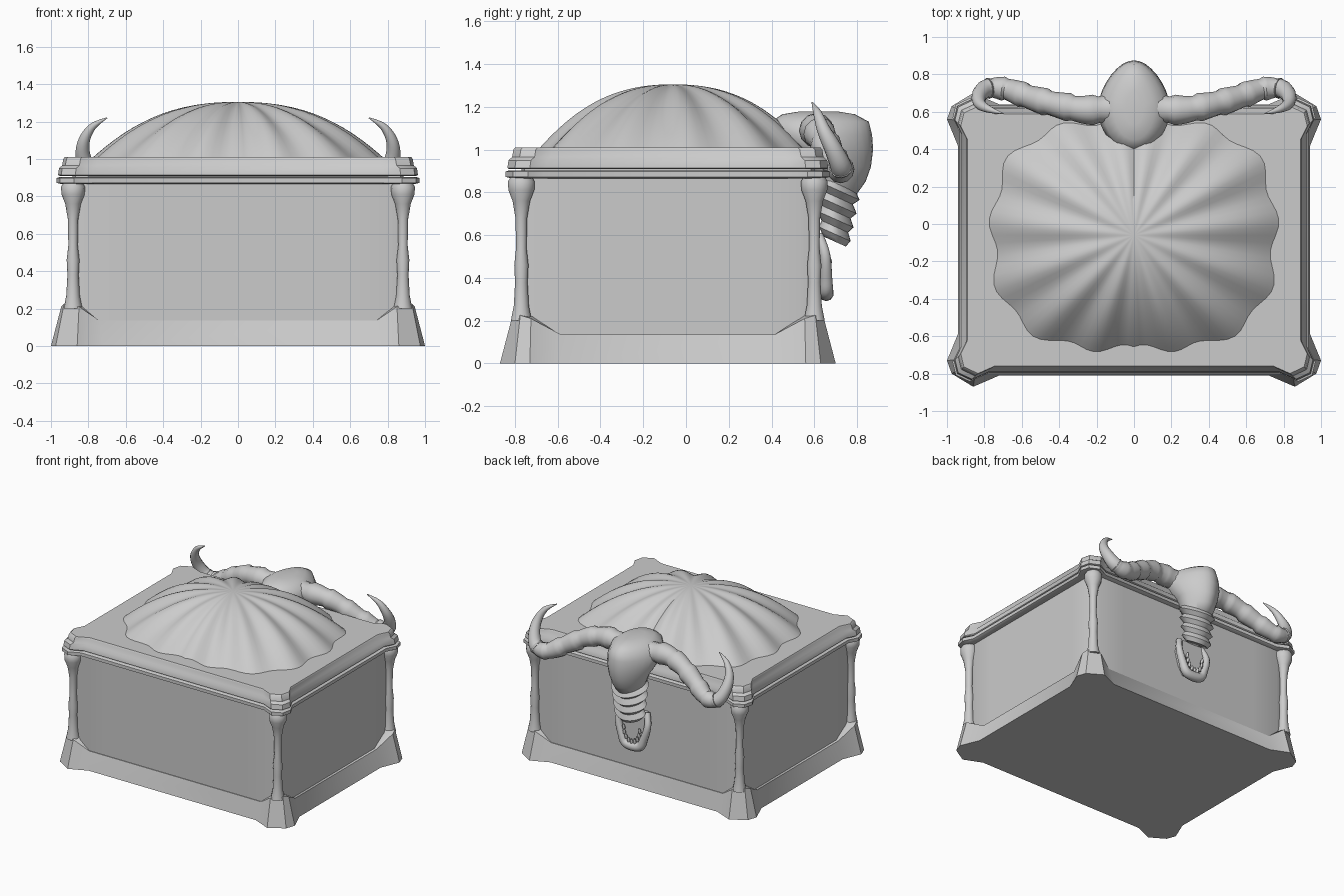
import bpy, bmesh, math
from mathutils import Vector

cube = bpy.data.objects.get("Cube")
if cube:
    bpy.data.objects.remove(cube, do_unlink=True)

GREY = (0.6, 0.6, 0.6, 1)
stone = bpy.data.materials.new("stone grey")
stone.use_nodes = True
stone.diffuse_color = GREY
stone.node_tree.nodes["Principled BSDF"].inputs["Base Color"].default_value = GREY
YC = -0.085  # middle of the chest in depth


def finish(name, bm, angle=35):
    bmesh.ops.recalc_face_normals(bm, faces=bm.faces)
    mesh = bpy.data.meshes.new(name)
    bm.to_mesh(mesh)
    bm.free()
    mesh.materials.append(stone)
    obj = bpy.data.objects.new(name, mesh)
    bpy.context.collection.objects.link(obj)
    bpy.ops.object.select_all(action='DESELECT')
    obj.select_set(True)
    bpy.context.view_layer.objects.active = obj
    bpy.ops.object.shade_smooth_by_angle(angle=math.radians(angle))
    return obj


def loft(name, rings, angle=35, closed=False):
    """Skin a stack of equal rings; cap the ends or join them into a loop."""
    bm = bmesh.new()
    rows = [[bm.verts.new(p) for p in ring] for ring in rings]
    n = len(rows[0])
    pairs = list(zip(rows, rows[1:]))
    if closed:
        pairs.append((rows[-1], rows[0]))
    for a, b in pairs:
        for i in range(n):
            j = (i + 1) % n
            bm.faces.new((a[i], a[j], b[j], b[i]))
    if not closed:
        bm.faces.new(rows[0])
        bm.faces.new(rows[-1])
    return finish(name, bm, angle)


def four_way(quarter):
    """Mirror a quarter outline of (x, depth, z) into a full ring."""
    ring = []
    for sx, sy in ((1, 1), (-1, 1), (-1, -1), (1, -1)):
        part = [(sx * x, YC + sy * y, z) for x, y, z in quarter]
        ring += part if sx == sy else part[::-1]
    return ring


def ellipse(x, y, z, rx, ry, n=24, tip=0.0, slope=0.0):
    ring = []
    for i in range(n):
        c, s = math.cos(math.tau * i / n), math.sin(math.tau * i / n)
        ring.append((x + rx * c * (1 - tip * max(s, 0)), y + ry * s, z - slope * ry * s))
    return ring


def resample(points, steps, closed=False):
    """Catmull-Rom path through points of (x, y, z, radius)."""
    n = len(points)
    out = []
    for i in range(n if closed else n - 1):
        ids = [(i + k) % n if closed else min(max(i + k, 0), n - 1) for k in (-1, 0, 1, 2)]
        a, b, c, d = (Vector(points[k]) for k in ids)
        for s in range(steps):
            t = s / steps
            out.append(b + (c - a) * t / 2 + (a * 2 - b * 5 + c * 4 - d) * t**2 / 2
                       + (b * 3 - a - c * 3 + d) * t**3 / 2)
    return out if closed else out + [Vector(points[-1])]


def tube(name, path, sides=12, closed=False, ridge=0.0, every=4):
    rings, n = [], len(path)
    for i, p in enumerate(path):
        nxt = path[(i + 1) % n if closed else min(i + 1, n - 1)]
        prv = path[i - 1 if closed else max(i - 1, 0)]
        along = (nxt - prv).to_3d().normalized()
        u = along.cross(Vector((0, 1, 0))).normalized()
        v = along.cross(u)
        r = p.w * (1 + ridge * (0.5 - (i % every) / every))
        rings.append([p.to_3d() + (u * math.cos(a) + v * math.sin(a)) * r
                      for a in (math.tau * k / sides for k in range(sides))])
    return loft(name, rings, 40, closed)


# Flared plinth with raised corner feet
foot = [(0.94, 0.50), (1.0, 0.645), (0.975, 0.715), (0.86, 0.785), (0.72, 0.725)]
shoulder = [(0.905, 0.50, 0.135), (0.945, 0.64, 0.21), (0.93, 0.69, 0.225),
            (0.85, 0.73, 0.21), (0.74, 0.69, 0.135)]
inner = [(0.87, 0.50, 0.135), (0.87, 0.63, 0.22), (0.88, 0.66, 0.235),
         (0.84, 0.67, 0.22), (0.74, 0.67, 0.135)]
loft("plinth", [four_way([(x, y, 0) for x, y in foot]), four_way(shoulder), four_way(inner)])

# Box walls
wall = [(0.885, 0.45), (0.885, 0.62), (0.87, 0.67), (0.82, 0.685), (0.6, 0.685)]
loft("box_body", [four_way([(x, y, z) for x, y in wall]) for z in (0.1, 0.96)], 20)

# Rim and lid share one outline with rounded corner knobs
brim = [(0.925, 0.57), (0.962, 0.645), (0.945, 0.715), (0.87, 0.75), (0.78, 0.71)]


def slab(name, levels):
    loft(name, [four_way([(x - d, y - d, z) for x, y in brim]) for d, z in levels])


slab("lower_rim", [(0.02, 0.865), (-0.008, 0.872), (-0.008, 0.897), (0.005, 0.902)])
slab("lid", [(0.01, 0.908), (0, 0.914), (0.005, 0.95), (0.022, 0.965), (0.028, 1.0), (0.036, 1.01)])

# Bone-like corner posts
post = [(0.2, 0.05), (0.27, 0.036), (0.38, 0.03), (0.46, 0.034), (0.54, 0.025),
        (0.68, 0.028), (0.76, 0.042), (0.81, 0.062), (0.85, 0.064), (0.875, 0.05)]
for side, sx in (("left", 1), ("right", -1)):
    for end, sy in (("back", 1), ("front", -1)):
        loft(f"{end}_{side}_post",
             [ellipse(sx * 0.882, YC + sy * 0.685, z, r, r, 14) for z, r in post], 60)

# Folded mound on the lid
bm = bmesh.new()
STEPS, TURNS = 22, 112
rows = []
for k in range(1, STEPS + 1):
    t = k / STEPS
    row = []
    for i in range(TURNS):
        a = math.tau * i / TURNS
        sx, cy = math.sin(a), math.cos(a)
        phi = math.degrees(abs(math.atan2(sx, cy)))
        fold = math.cos(math.radians(14 * (phi - 33)))
        fold += 0.4 * math.sin(math.radians(phi * 5)) * t
        reach = (abs(sx / 0.75) ** 3.2 + abs(cy / 0.605) ** 3.2) ** (-1 / 3.2)
        reach *= 1 + 0.03 * fold * t
        lift = 0.3 * (1 - t ** 2.15) + 0.022 * fold * math.sin(math.pi * t) * t
        row.append(bm.verts.new((sx * reach * t, -0.06 + cy * reach * t, 1.005 + lift)))
    rows.append(row)
top = bm.verts.new((0, -0.06, 1.305))
for i in range(TURNS):
    j = (i + 1) % TURNS
    bm.faces.new((top, rows[0][i], rows[0][j]))
    for a, b in zip(rows, rows[1:]):
        bm.faces.new((a[i], b[i], b[j], a[j]))
bm.faces.new(rows[-1])
finish("folded_mound", bm, 50)

# Skull: domed cranium narrowing down to the muzzle
cranium = [(1.178, 0.62, 0.05, 0.09), (1.165, 0.62, 0.11, 0.17), (1.13, 0.625, 0.165, 0.23),
           (1.07, 0.63, 0.195, 0.24), (1.0, 0.67, 0.185, 0.205), (0.92, 0.71, 0.15, 0.155),
           (0.85, 0.71, 0.125, 0.13), (0.78, 0.70, 0.10, 0.09)]
loft("skull_cranium", [ellipse(0, y, z, rx, ry, 28, 0.25) for z, y, rx, ry in cranium], 60)

# Wrinkled muzzle of stacked ridges
rings = []
for i in range(17):
    t = i / 16
    swell = 1 + 0.13 * math.cos(math.tau * (t * 4 + 0.5))
    rings.append(ellipse(0, 0.70 - 0.005 * t, 0.85 - 0.28 * t, (0.135 - 0.025 * t) * swell,
                         (0.105 - 0.045 * t) * swell, 24, 0.2, 0.45))
loft("skull_muzzle", rings, 45)

# Lower jaw: a U-shaped lip, a back plate and teeth
half = [(0.10, 0.62, 0.60, 0.022), (0.125, 0.65, 0.51, 0.025),
        (0.095, 0.655, 0.40, 0.03), (0.055, 0.655, 0.335, 0.035)]
jaw = half + [(-x, y, z, r) for x, y, z, r in half[::-1]]
tube("jaw_lip", resample(jaw, 6), 10)
plate = [(x, z) for x, y, z, r in jaw]
loft("jaw_plate", [[(x, y, z) for x, z in plate] for y in (0.60, 0.64)])
for i in range(9):
    a = math.pi * i / 8
    x, z = 0.068 * math.cos(a), 0.47 - 0.1 * math.sin(a)
    loft(f"tooth_{i + 1}", [ellipse(x, 0.665, z - 0.02, 0.011, 0.012, 8),
                            ellipse(x, 0.672, z + 0.005, 0.010, 0.011, 8),
                            ellipse(x, 0.675, z + 0.022, 0.003, 0.003, 8)], 60)

# Ridged horns sweeping out, down and curling up to a point
horn = [(0.08, 0.62, 1.07, 0.08), (0.25, 0.61, 1.09, 0.073), (0.40, 0.635, 1.06, 0.068),
        (0.55, 0.675, 0.98, 0.066), (0.68, 0.72, 0.91, 0.06), (0.78, 0.725, 0.92, 0.052),
        (0.825, 0.69, 1.0, 0.042), (0.825, 0.645, 1.09, 0.032), (0.78, 0.615, 1.17, 0.02),
        (0.70, 0.59, 1.22, 0.003)]
for side, s in (("left", 1), ("right", -1)):
    path = resample([(s * x, y, z, r) for x, y, z, r in horn], 6)
    tube(f"{side}_horn_base", path[:31], 12, False, 0.2, 5)
    tube(f"{side}_horn_tip", path[29:], 12)
